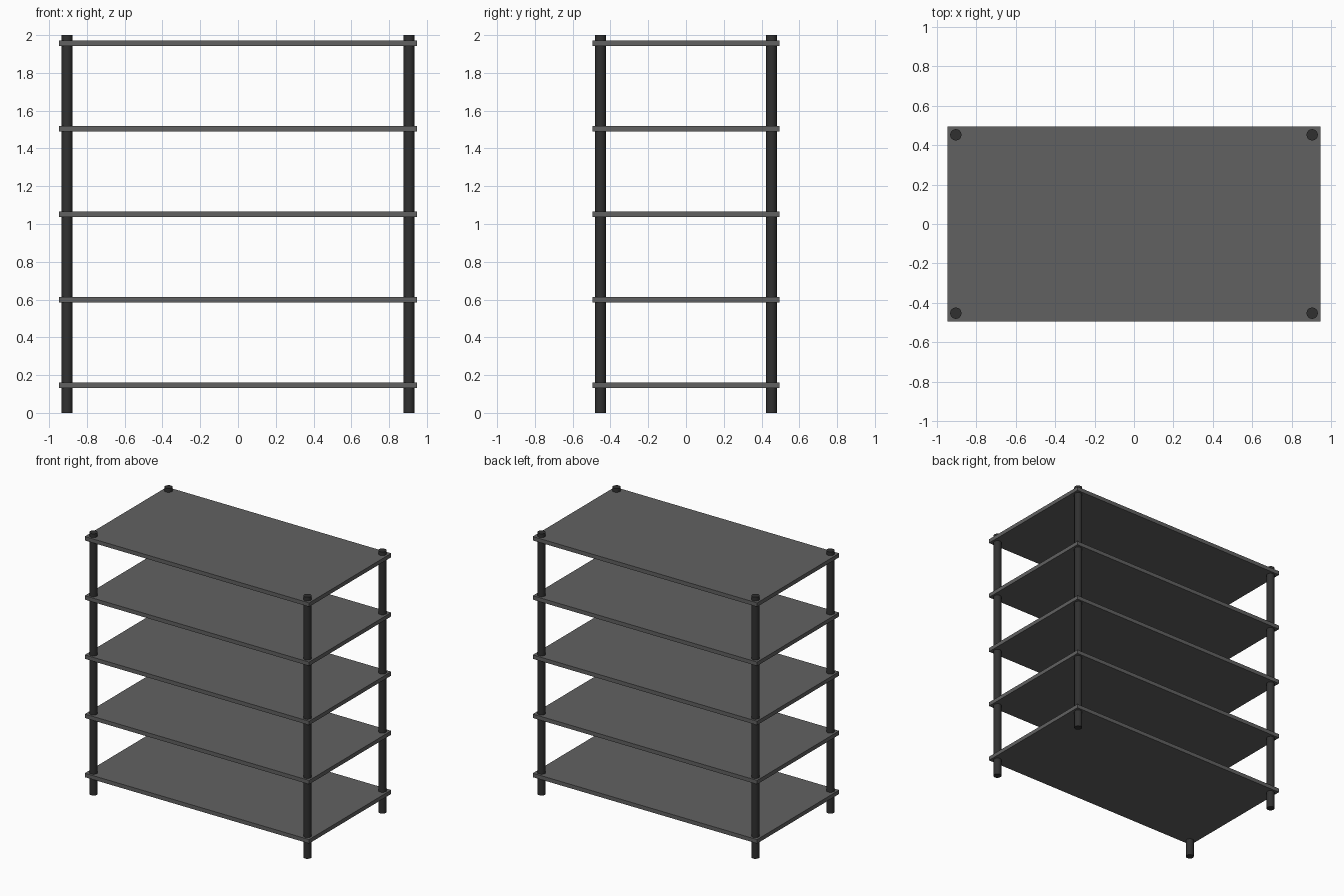
import bpy

if "Cube" in bpy.data.objects:
    bpy.data.objects.remove(bpy.data.objects["Cube"])


def material(name, v):
    m = bpy.data.materials.new(name)
    m.diffuse_color = (v, v, v, 1)
    m.use_nodes = True
    m.node_tree.nodes["Principled BSDF"].inputs["Base Color"].default_value = m.diffuse_color
    return m


shelf_mat = material("dark_grey", 0.12)
post_mat = material("near_black", 0.03)

# Five evenly spaced shelf boards
for i in range(5):
    bpy.ops.mesh.primitive_cube_add(size=1, location=(0, 0, 0.147 + 0.4524 * i))
    shelf = bpy.context.object
    shelf.name = f"shelf_{i + 1}"
    shelf.scale = (1.897, 0.992, 0.03)
    bpy.ops.object.transform_apply(location=False, rotation=False, scale=True)
    shelf.data.materials.append(shelf_mat)

# Four round corner posts running through the shelves
for side, x in (("left", -0.905), ("right", 0.905)):
    for end, y in (("front", -0.453), ("back", 0.453)):
        bpy.ops.mesh.primitive_cylinder_add(vertices=16, radius=0.029, depth=2,
                                            location=(x, y, 1))
        post = bpy.context.object
        post.name = f"{end}_{side}_post"
        post.data.materials.append(post_mat)
        bpy.ops.object.shade_smooth_by_angle()
